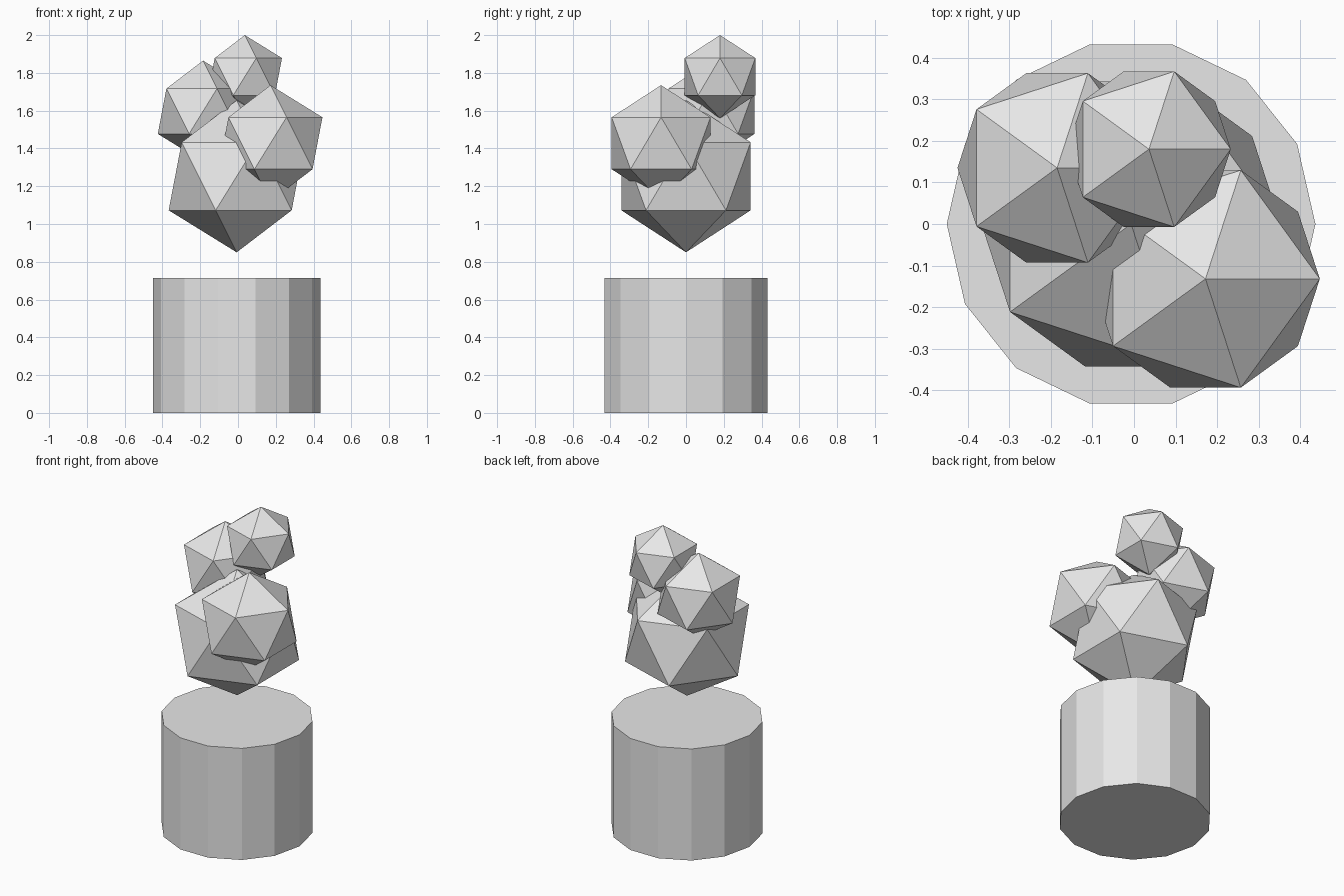
import bpy

# Remove the default cube
cube = bpy.data.objects.get("Cube")
if cube:
    bpy.data.objects.remove(cube, do_unlink=True)

# Single pale grey material
grey = bpy.data.materials.new("pale_grey")
grey.use_nodes = True
colour = (0.8, 0.8, 0.8, 1.0)
grey.diffuse_color = colour
grey.node_tree.nodes["Principled BSDF"].inputs["Base Color"].default_value = colour


def finish(name):
    """Name the active object, give it the material and keep its faces flat."""
    obj = bpy.context.object
    obj.name = name
    obj.data.name = name
    obj.data.materials.clear()
    obj.data.materials.append(grey)
    bpy.ops.object.shade_flat()
    return obj


# Trunk: 14-sided drum with a corner pointing along x
AXIS_X = -0.007
HEIGHT = 0.715
bpy.ops.mesh.primitive_cylinder_add(
    vertices=14, radius=0.4435, depth=HEIGHT, location=(AXIS_X, 0, HEIGHT / 2))
trunk = finish("trunk")
# Turn the corners onto the x axis
trunk.rotation_euler.z = 3.14159265 / 2

# Foliage: overlapping twenty-sided clumps, (name, radius, centre)
clumps = [
    ("main_clump", 0.4025, (AXIS_X, 0, 1.2525)),
    ("front_clump", 0.3075, (0.172, -0.132, 1.4275)),
    ("back_clump", 0.268, (-0.185, 0.135, 1.597)),
    ("top_clump", 0.22, (0.036, 0.18, 1.78)),
]
for name, radius, centre in clumps:
    bpy.ops.mesh.primitive_ico_sphere_add(
        subdivisions=1, radius=radius, location=centre)
    finish(name)
